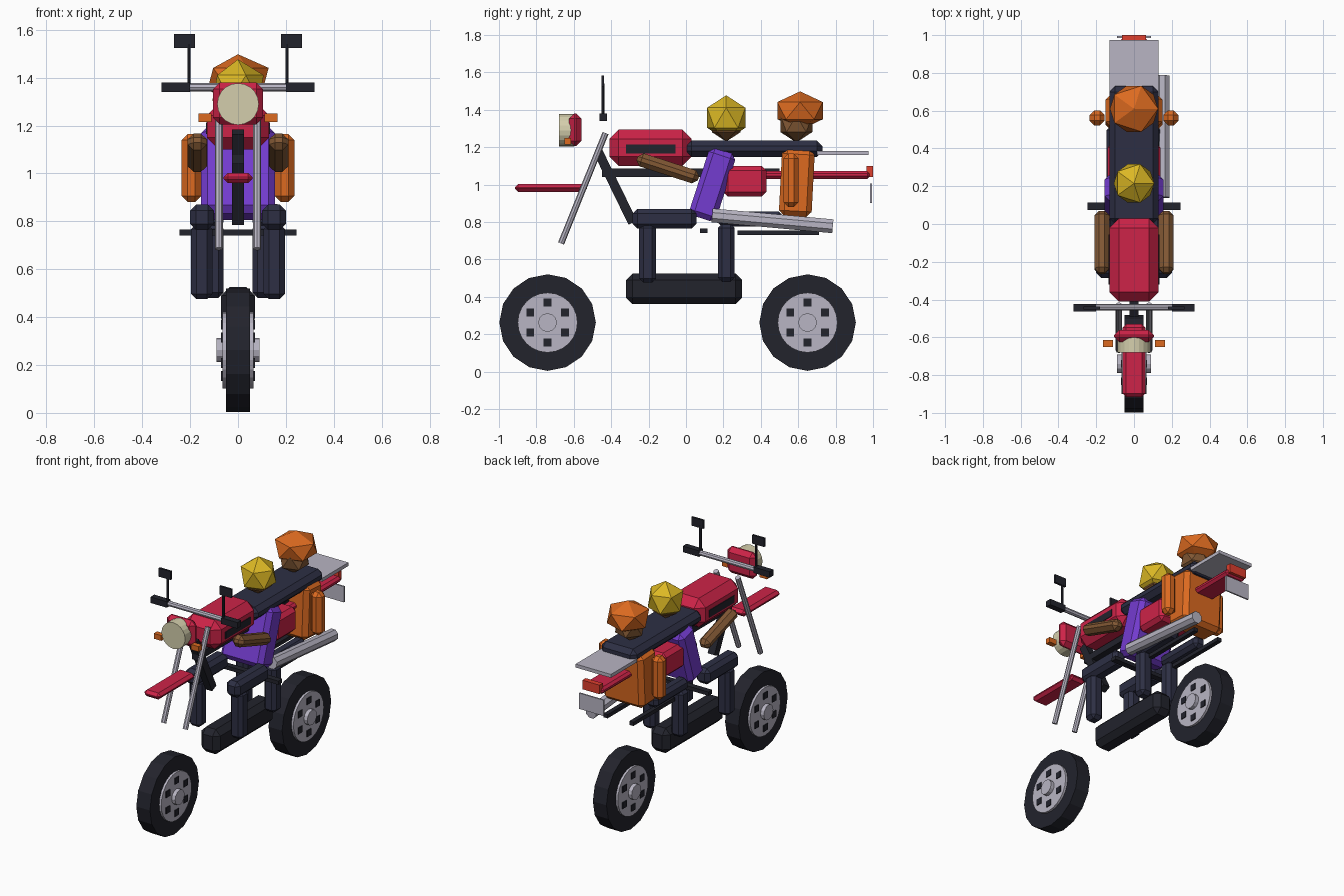
import bpy, bmesh
from math import pi, sin, cos, radians
from mathutils import Vector, Matrix

cube = bpy.data.objects.get("Cube")
if cube:
    bpy.data.objects.remove(cube, do_unlink=True)


def lin(c):
    return c / 12.92 if c <= 0.04045 else ((c + 0.055) / 1.055) ** 2.4


def paint(name, r, g, b):
    mat = bpy.data.materials.new(name)
    mat.use_nodes = True
    col = tuple(lin(v / 255) for v in (r, g, b)) + (1,)
    mat.diffuse_color = col
    mat.node_tree.nodes["Principled BSDF"].inputs["Base Color"].default_value = col
    return mat


RED = paint("red paint", 205, 35, 72)
NAVY = paint("navy cloth", 45, 47, 68)
BLACK = paint("black rubber", 34, 35, 44)
SILVER = paint("silver metal", 184, 181, 195)
CREAM = paint("cream lamp", 212, 206, 172)
ORANGE = paint("orange", 220, 106, 32)
YELLOW = paint("yellow", 220, 184, 36)
PURPLE = paint("purple", 116, 60, 208)
BROWN = paint("brown skin", 130, 88, 52)
TAIL = paint("tail red", 222, 62, 45)


def finish(bm, name, mat):
    mesh = bpy.data.meshes.new(name)
    bmesh.ops.recalc_face_normals(bm, faces=bm.faces)
    bm.to_mesh(mesh)
    bm.free()
    mesh.materials.append(mat)
    ob = bpy.data.objects.new(name, mesh)
    bpy.context.collection.objects.link(ob)
    return ob


def box(name, mat, x, y, z, chamfer=0.0, tilt=0):
    """Chamfered box from x, y, z ranges, tilted about the x axis."""
    bm = bmesh.new()
    size = [r[1] - r[0] for r in (x, y, z)]
    bmesh.ops.create_cube(bm, size=1)
    bmesh.ops.scale(bm, vec=size, verts=bm.verts)
    if chamfer:
        bmesh.ops.bevel(bm, geom=bm.edges[:], offset=chamfer, segments=1, affect='EDGES')
    mid = [(r[0] + r[1]) / 2 for r in (x, y, z)]
    move = Matrix.Translation(mid) @ Matrix.Rotation(radians(tilt), 4, 'X')
    bmesh.ops.transform(bm, matrix=move, verts=bm.verts)
    return finish(bm, name, mat)


def pair(name, mat, x, y, z, chamfer=0.0, tilt=0):
    """The same box on the left and right."""
    box(name + "_left", mat, x, y, z, chamfer, tilt)
    box(name + "_right", mat, (-x[1], -x[0]), y, z, chamfer, tilt)


def rod(name, mat, a, b, radius, sides=8, turn=0.0):
    """Cylinder between two points."""
    a, b = Vector(a), Vector(b)
    bm = bmesh.new()
    bmesh.ops.create_cone(bm, cap_ends=True, segments=sides, radius1=radius,
                          radius2=radius, depth=(b - a).length)
    move = (Matrix.Translation((a + b) / 2)
            @ (b - a).to_track_quat('Z', 'Y').to_matrix().to_4x4()
            @ Matrix.Rotation(turn, 4, 'Z'))
    bmesh.ops.transform(bm, matrix=move, verts=bm.verts)
    return finish(bm, name, mat)


def gem(name, mat, centre, radius, squash=1.0):
    """Low-poly ball."""
    bm = bmesh.new()
    bmesh.ops.create_icosphere(bm, subdivisions=1, radius=radius)
    bmesh.ops.scale(bm, vec=(1, 1, squash), verts=bm.verts)
    bmesh.ops.translate(bm, vec=centre, verts=bm.verts)
    return finish(bm, name, mat)


def wheel(name, y):
    z = 0.262

    def axle(part, mat, half, radius, sides):
        rod(name + part, mat, (-half, y, z), (half, y, z), radius, sides)

    axle("_tyre", BLACK, 0.05, 0.258, 16)
    axle("_rim", SILVER, 0.065, 0.16, 24)
    axle("_hub", SILVER, 0.09, 0.05, 12)
    for i in range(6):
        ang = i * pi / 3
        cy, cz, s = y + 0.107 * sin(ang), z + 0.107 * cos(ang), 0.021
        box(f"{name}_hole_{i}", BLACK, (-0.07, 0.07), (cy - s, cy + s), (cz - s, cz + s))


# Wheels
wheel("front_wheel", -0.74)
wheel("rear_wheel", 0.65)

# Frame
box("engine_block", BLACK, (-0.07, 0.07), (-0.32, 0.30), (0.36, 0.525), 0.035)
box("top_frame", BLACK, (-0.025, 0.025), (-0.45, 0.5), (1.04, 1.085))
box("down_tube", BLACK, (-0.025, 0.025), (-0.402, -0.352), (0.775, 1.195), 0, 26)
pair("swing_arm", BLACK, (0.08, 0.11), (0.275, 0.71), (0.73, 0.755))
box("foot_pegs", BLACK, (-0.245, 0.245), (0.075, 0.115), (0.74, 0.765))
rod("exhaust", SILVER, (0.15, 0.14, 0.835), (0.15, 0.785, 0.777), 0.04, 8, pi / 8)

# Fork, steering and mirrors
for side, s in (("left", 1), ("right", -1)):
    rod("fork_" + side, SILVER, (0.08 * s, -0.43, 1.275), (0.08 * s, -0.668, 0.685), 0.017)
    rod("mirror_stem_" + side, BLACK, (0.205 * s, -0.445, 1.36), (0.205 * s, -0.445, 1.54), 0.008, 6)
rod("handlebar", SILVER, (-0.21, -0.44, 1.36), (0.21, -0.44, 1.36), 0.017)
pair("grip", BLACK, (0.2, 0.32), (-0.463, -0.423), (1.34, 1.38))
pair("mirror", BLACK, (0.18, 0.268), (-0.452, -0.438), (1.525, 1.582))

# Headlight and indicators
box("headlight_housing", RED, (-0.105, 0.105), (-0.625, -0.56), (1.205, 1.38), 0.028)
rod("headlight", CREAM, (0, -0.68, 1.29), (0, -0.6, 1.29), 0.087, 20)
pair("indicator", ORANGE, (0.11, 0.165), (-0.65, -0.615), (1.215, 1.25))

# Bodywork
box("front_fender", RED, (-0.06, 0.06), (-0.915, -0.53), (0.96, 1.003), 0.018)
box("fuel_tank", RED, (-0.13, 0.13), (-0.41, 0.03), (1.10, 1.293), 0.05)
pair("tank_panel", BLACK, (0.126, 0.134), (-0.32, -0.055), (1.165, 1.213))
box("seat", NAVY, (-0.13, 0.13), (0, 0.73), (1.148, 1.235), 0.03)
box("side_covers", RED, (-0.14, 0.14), (0.2, 0.43), (0.935, 1.10), 0.025)
box("rear_fender", RED, (-0.075, 0.075), (0.4, 0.985), (1.03, 1.073), 0.015)
box("tail_light", TAIL, (-0.063, 0.063), (0.965, 1.0), (1.04, 1.10))
box("rear_plate", SILVER, (-0.09, 0.09), (0.985, 0.995), (0.9, 1.005))
box("luggage_rack", SILVER, (-0.13, 0.13), (0.7, 0.975), (1.157, 1.18))

# Driver
box("driver_body", PURPLE, (-0.155, 0.155), (0.067, 0.217), (0.81, 1.19), 0.028, -18)
pair("driver_arm", BROWN, (0.13, 0.21), (-0.27, 0.075), (1.05, 1.123), 0.025, -18)
pair("driver_thigh", NAVY, (0.1, 0.2), (-0.285, 0.055), (0.765, 0.87), 0.025)
pair("driver_shin", NAVY, (0.107, 0.196), (-0.25, -0.16), (0.475, 0.79), 0.022)
gem("driver_head", BROWN, (0, 0.215, 1.32), 0.09)
gem("driver_helmet", YELLOW, (0, 0.215, 1.357), 0.12)

# Passenger
box("passenger_body", ORANGE, (-0.15, 0.15), (0.505, 0.68), (0.83, 1.19), 0.028, -3)
pair("passenger_arm", ORANGE, (0.155, 0.235), (0.522, 0.602), (0.88, 1.165), 0.025)
pair("passenger_thigh", NAVY, (0.06, 0.145), (0.17, 0.52), (0.775, 0.855), 0.022)
pair("passenger_shin", NAVY, (0.06, 0.15), (0.17, 0.26), (0.48, 0.79), 0.022)
gem("passenger_head", BROWN, (0, 0.59, 1.325), 0.1)
gem("passenger_helmet", ORANGE, (0, 0.61, 1.395), 0.143, 0.72)
